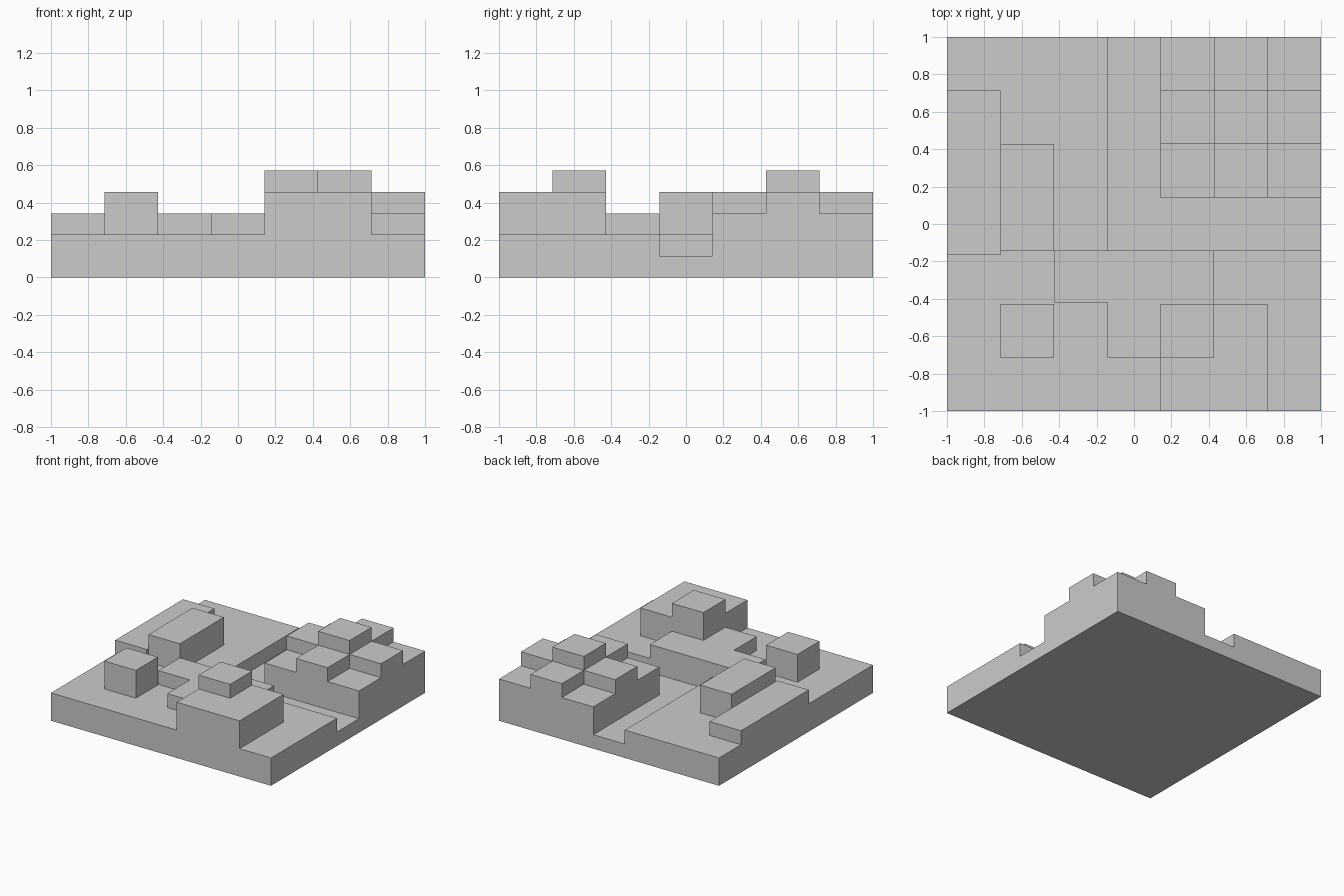
import bpy, bmesh, math

if "Cube" in bpy.data.objects:
    bpy.data.objects.remove(bpy.data.objects["Cube"], do_unlink=True)

CELL = 2 / 7       # tile width
STEP = 0.8 / 7     # height of one terrace

stone = bpy.data.materials.new("plain_grey")
stone.use_nodes = True
stone.diffuse_color = (0.6, 0.6, 0.6, 1)
stone.node_tree.nodes["Principled BSDF"].inputs["Base Color"].default_value = (0.6, 0.6, 0.6, 1)

# Regions in tile units: x0, x1, y0, y1, terraces high; later ones override
regions = [
    (0, 7, 0, 7, 2),          # ground
    (3, 7, 3, 4, 1),          # channel to the right edge
    (3, 4, 3, 7, 1),          # channel to the back edge
    (0, 1, 2.92, 6, 3),       # low ridge on the edge
    (1, 2, 3, 5, 4),          # tall ridge
    (1, 2, 1, 2, 4),          # lone block
    (2, 3, 2.03, 3, 3),       # plateau end
    (3, 5, 2, 3, 3),          # plateau
    (3, 4, 1, 2, 3),          # plateau spur
    (4, 6, 0, 2, 4),          # front mound
    (4, 5, 1, 2, 5),          # front mound cap
    (4, 7, 4, 7, 3),          # corner hill
    (5, 6, 4, 7, 4),          # corner hill arm
    (4, 7, 5, 6, 4),          # corner hill cross arm
    (5, 6, 5, 6, 5),          # corner hill peak
]
xs = sorted({v for r in regions for v in r[0:2]})
ys = sorted({v for r in regions for v in r[2:4]})


def height(i, j):
    """Terraces at one patch of the plan, zero outside it."""
    if not (0 <= i < len(xs) - 1 and 0 <= j < len(ys) - 1):
        return 0
    cx, cy = (xs[i] + xs[i + 1]) / 2, (ys[j] + ys[j + 1]) / 2
    return [h for a, b, c, d, h in regions if a < cx < b and c < cy < d][-1]


bm = bmesh.new()


def quad(*corners):
    bm.faces.new([bm.verts.new((x * CELL - 1, y * CELL - 1, z * STEP)) for x, y, z in corners])


for i in range(len(xs) - 1):
    for j in range(len(ys) - 1):
        h = height(i, j)
        a, b, c, d = xs[i], xs[i + 1], ys[j], ys[j + 1]
        # Top and underside
        quad((a, c, h), (b, c, h), (b, d, h), (a, d, h))
        quad((a, d, 0), (b, d, 0), (b, c, 0), (a, c, 0))
        # Walls above each lower neighbour
        sides = [(0, -1, (a, c), (b, c)), (1, 0, (b, c), (b, d)),
                 (0, 1, (b, d), (a, d)), (-1, 0, (a, d), (a, c))]
        for di, dj, p, q in sides:
            for z in range(height(i + di, j + dj), h):
                quad((*p, z), (*q, z), (*q, z + 1), (*p, z + 1))

# Weld, then merge coplanar faces into clean planes
bmesh.ops.remove_doubles(bm, verts=bm.verts, dist=0.0005)
bmesh.ops.dissolve_limit(bm, angle_limit=math.radians(1), verts=bm.verts, edges=bm.edges)

mesh = bpy.data.meshes.new("terraced_terrain")
bm.to_mesh(mesh)
bm.free()
mesh.materials.append(stone)
terrain = bpy.data.objects.new("terraced_terrain", mesh)
bpy.context.collection.objects.link(terrain)
